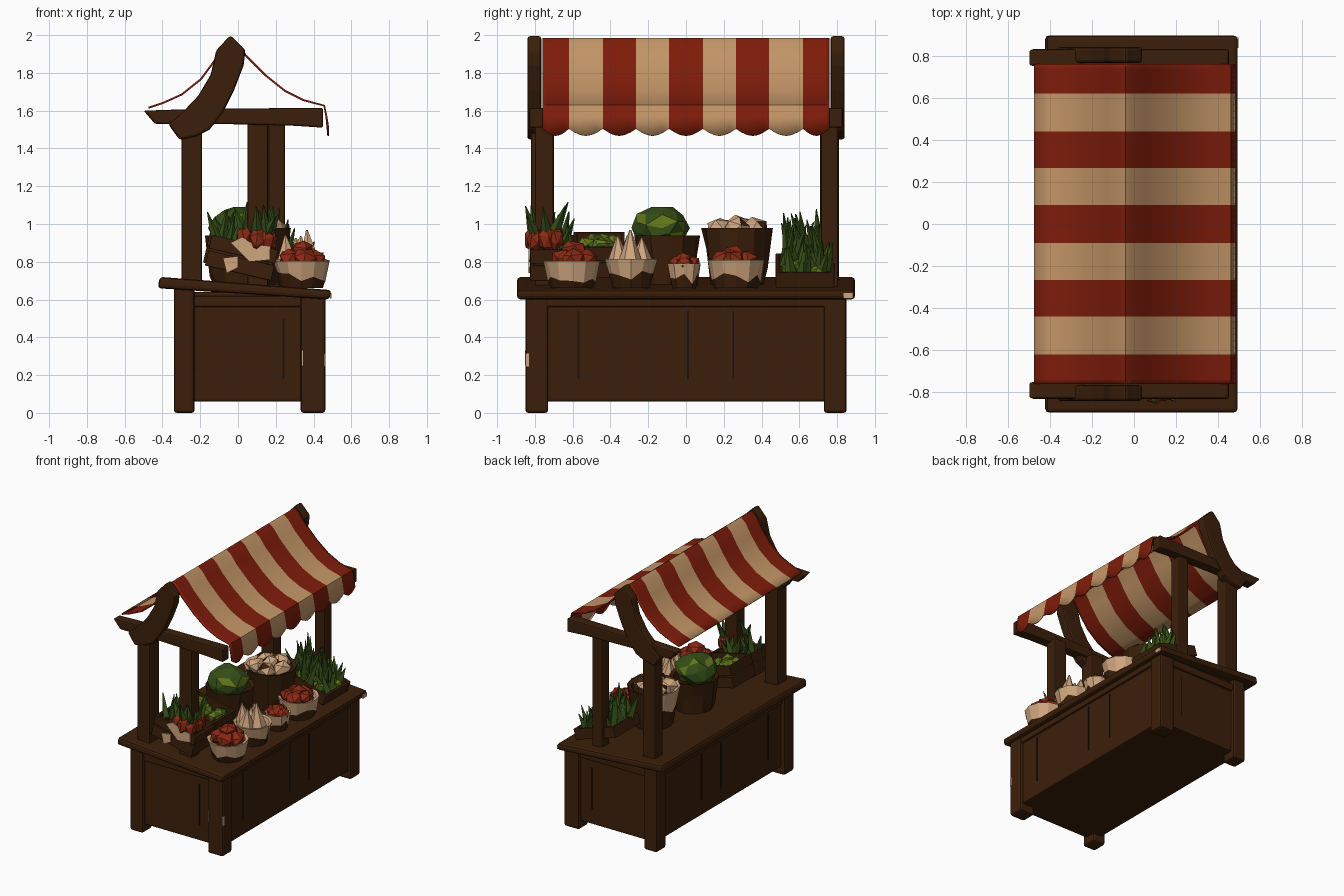
import bpy, bmesh, math, random
from mathutils import Matrix, Vector

random.seed(4)
cube = bpy.data.objects.get("Cube")
if cube:
    bpy.data.objects.remove(cube, do_unlink=True)


def material(name, rgb):
    m = bpy.data.materials.new(name)
    m.use_nodes = True
    m.diffuse_color = (*rgb, 1)
    bsdf = next(n for n in m.node_tree.nodes if n.type == 'BSDF_PRINCIPLED')
    bsdf.inputs["Base Color"].default_value = (*rgb, 1)
    bsdf.inputs["Roughness"].default_value = 0.9
    return m


WOOD = material("brown wood", (0.044, 0.0135, 0.003))
GROOVE = material("dark groove", (0.014, 0.005, 0.002))
CREAM = material("cream cloth", (0.56, 0.31, 0.14))
RED = material("red cloth", (0.215, 0.012, 0.003))
TOMATO = material("tomato red", (0.26, 0.023, 0.007))
PALE = material("pale sack", (0.62, 0.38, 0.21))
LEAF = material("dark green leaf", (0.035, 0.078, 0.008))
LIME = material("light green leaf", (0.12, 0.18, 0.01))


def finish(bm, name, mats, bevel=0, smooth=False):
    bmesh.ops.recalc_face_normals(bm, faces=bm.faces)
    me = bpy.data.meshes.new(name)
    bm.to_mesh(me)
    bm.free()
    for m in mats:
        me.materials.append(m)
    ob = bpy.data.objects.new(name, me)
    bpy.context.collection.objects.link(ob)
    if bevel:
        b = ob.modifiers.new("soft edges", 'BEVEL')
        b.width, b.segments = bevel, 2
    if smooth:
        bpy.ops.object.select_all(action='DESELECT')
        ob.select_set(True)
        bpy.context.view_layer.objects.active = ob
        bpy.ops.object.shade_smooth_by_angle(angle=math.radians(40))
    return ob


def boxes(name, parts, mat, frame=Matrix(), bevel=0.01):
    """Boxes given as (centre, size), joined into one part."""
    bm = bmesh.new()
    for c, s in parts:
        bmesh.ops.create_cube(bm, size=1, matrix=frame @ Matrix.Translation(c) @ Matrix.Diagonal((*s, 1)))
    return finish(bm, name, [mat], bevel)


def prism(name, outline, y0, y1, mat, bevel=0.01):
    """Side outline in x and z, pulled through from y0 to y1."""
    bm = bmesh.new()
    face = bm.faces.new([bm.verts.new((x, y0, z)) for x, z in outline])
    out = bmesh.ops.extrude_face_region(bm, geom=[face])
    bmesh.ops.translate(bm, vec=(0, y1 - y0, 0), verts=[g for g in out["geom"] if isinstance(g, bmesh.types.BMVert)])
    return finish(bm, name, [mat], bevel)


# Counter: body, corner legs, top rails, plank gaps, worn spots and sloping top
boxes("counter_body", [((0.065, 0, 0.35), (0.75, 1.64, 0.58))], WOOD)
boxes("corner_legs", [((x, s * 0.79, h / 2), (w, 0.12, h))
                      for x, w, h in ((-0.285, 0.11, 0.68), (0.397, 0.13, 0.63)) for s in (-1, 1)], WOOD, bevel=0.015)
boxes("counter_rails", [((x, 0, 0.59), (0.03, 1.5, 0.06)) for x in (-0.31, 0.44)]
      + [((0.06, s * 0.82, 0.59), (0.6, 0.03, 0.06)) for s in (-1, 1)], WOOD)
boxes("plank_gaps", [((x, y, 0.36), (0.008, 0.01, 0.36)) for x in (-0.31, 0.44) for y in (-0.57, 0.01, 0.25)]
      + [((0.24, s * 0.82, 0.34), (0.01, 0.008, 0.32)) for s in (-1, 1)], GROOVE, bevel=0)
boxes("worn_spots", [((0.461, -0.84, 0.28), (0.004, 0.02, 0.07)), ((0.34, -0.851, 0.29), (0.008, 0.004, 0.08)),
                     ((0.492, 0.86, 0.62), (0.008, 0.05, 0.03))], PALE, bevel=0)
prism("counter_top", [(-0.425, 0.66), (0.485, 0.6), (0.495, 0.65), (-0.415, 0.72)], -0.895, 0.895, WOOD, 0.018)

# Posts, cross beams and curved roof braces at both ends
boxes("posts", [((-0.245, -0.76, 1.1), (0.11, 0.12, 0.88)), ((-0.245, 0.76, 1.1), (0.11, 0.1, 0.88)),
                ((0.105, -0.75, 1.1), (0.11, 0.1, 0.88)), ((0.205, 0.76, 1.1), (0.09, 0.09, 0.88))], WOOD)
beam = [(-0.5, 1.6), (-0.44, 1.53), (-0.1, 1.53), (0.3, 1.52), (0.45, 1.51), (0.45, 1.615), (-0.2, 1.61)]
brace = [(-0.37, 1.53), (-0.3, 1.585), (-0.21, 1.68), (-0.145, 1.79), (-0.115, 1.92), (-0.04, 2.0),
         (0.04, 1.92), (0.03, 1.84), (-0.02, 1.71), (-0.08, 1.59), (-0.15, 1.5), (-0.22, 1.465), (-0.31, 1.445)]
for side, s in (("front", -1), ("back", 1)):
    prism(side + "_beam", beam, s * 0.75, s * 0.83, WOOD)
    prism(side + "_brace", brace, s * 0.765, s * 0.84, WOOD, 0.014)

# Awning: sagging striped cloth with a scalloped flap on one side
slope = [(-0.475, 1.62), (-0.4, 1.645), (-0.3, 1.69), (-0.2, 1.77), (-0.13, 1.865), (-0.08, 1.95), (-0.04, 1.985),
         (0.0, 1.955), (0.05, 1.89), (0.15, 1.79), (0.25, 1.71), (0.35, 1.66), (0.46, 1.63), (0.473, 1.57), (0.483, 1.505)]
edges = [-0.76, -0.62, -0.44, -0.265, -0.09, 0.09, 0.265, 0.44, 0.62, 0.76]
steps = 6
bm = bmesh.new()
columns = []
for i in range(9 * steps + 1):
    k, t = min(i // steps, 8), (i - min(i // steps, 8) * steps) / steps
    y = edges[k] + (edges[k + 1] - edges[k]) * t
    drop = 0.038 * math.sin(math.pi * t)
    columns.append([bm.verts.new((x, y, z - (drop if j == len(slope) - 1 else 0))) for j, (x, z) in enumerate(slope)])
for i, (a, b) in enumerate(zip(columns, columns[1:])):
    for j in range(len(slope) - 1):
        f = bm.faces.new((a[j], a[j + 1], b[j + 1], b[j]))
        f.material_index = (i // steps) % 2
awning = finish(bm, "awning", [RED, CREAM], smooth=True)
awning.modifiers.new("cloth thickness", 'SOLIDIFY').thickness = 0.01


def basket(name, x, y, z, r0, r1, h, cloth, n=12):
    """Round basket; ragged cloth covers the upper wall where the facing along x is below cloth."""
    bm = bmesh.new()
    rings = []
    for r, t in ((r0, 0), (r0 + (r1 - r0) * 0.45, 0.4), (r1, 1), (r1 * 0.85, 0.97), (r1 * 0.75, 0.75)):
        ring = []
        for i in range(n):
            a = math.tau * i / n
            up = random.uniform(-0.25, 0.25) if t == 0.4 else 0
            ring.append(bm.verts.new((x + r * math.cos(a), y + r * math.sin(a), z + h * (t + up))))
        rings.append(ring)
    for k in range(len(rings) - 1):
        for i in range(n):
            j = (i + 1) % n
            f = bm.faces.new((rings[k][i], rings[k][j], rings[k + 1][j], rings[k + 1][i]))
            f.material_index = int(k > 0 and math.cos(math.tau * (i + 0.5) / n) < cloth)
    bm.faces.new(rings[0])
    bm.faces.new(rings[-1])
    return finish(bm, name, [WOOD, PALE])


def lumps(name, spots, r, mats, share=0.0, squash=0.85, sub=1):
    """Faceted produce; a share of the faces takes the second colour."""
    bm = bmesh.new()
    for p in spots:
        turn = Matrix.Rotation(random.uniform(0, 6), 4, 'Z') @ Matrix.Rotation(random.random(), 4, 'X')
        bmesh.ops.create_icosphere(bm, subdivisions=sub, radius=r,
                                   matrix=Matrix.Translation(p) @ Matrix.Diagonal((1, 1, squash, 1)) @ turn)
    for v in bm.verts:
        v.co += Vector([random.uniform(-0.1, 0.1) * r for _ in range(3)])
    for f in bm.faces:
        f.material_index = int(random.random() < share)
    return finish(bm, name, mats)


def spikes(name, spots, r, length, mat, lean, sides=4):
    """Pointed leaves or bulbs rising from their spots."""
    bm = bmesh.new()
    for p in spots:
        tilt = Matrix.Rotation(random.uniform(-lean, lean), 4, 'X') @ Matrix.Rotation(random.uniform(-lean, lean), 4, 'Y')
        l = length * random.uniform(0.75, 1.1)
        bmesh.ops.create_cone(bm, cap_ends=True, segments=sides, radius1=r, radius2=r * 0.08, depth=l,
                              matrix=Matrix.Translation(p) @ tilt @ Matrix.Translation((0, 0, l / 2)))
    return finish(bm, name, [mat])


def heap(x, y, z, r, n, rise):
    """Ring of spots with one on top."""
    return [(x + r * math.cos(math.tau * i / n), y + r * math.sin(math.tau * i / n), z) for i in range(n)] + [(x, y, z + rise)]


def scatter(frame, x0, x1, sy, z, n):
    return [frame @ Vector((random.uniform(x0, x1), random.uniform(-sy, sy), z)) for _ in range(n)]


# Row of small cloth-lined baskets along the serving side
basket("tomato_basket", 0.335, -0.605, 0.66, 0.11, 0.15, 0.145, 2)
lumps("tomatoes", heap(0.335, -0.595, 0.815, 0.06, 5, 0.045), 0.072, [TOMATO])
basket("garlic_basket", 0.33, -0.29, 0.66, 0.1, 0.14, 0.155, 2)
spikes("garlic", heap(0.32, -0.295, 0.78, 0.06, 4, 0.0), 0.07, 0.18, PALE, 0.12, 6)
basket("small_basket", 0.35, -0.01, 0.66, 0.065, 0.092, 0.13, 2, 10)
lumps("small_tomatoes", heap(0.35, -0.01, 0.785, 0.04, 4, 0.025), 0.052, [TOMATO])
basket("wide_basket", 0.335, 0.265, 0.66, 0.115, 0.15, 0.15, 2)
lumps("peppers", heap(0.335, 0.255, 0.81, 0.065, 5, 0.02), 0.065, [TOMATO])

# Tall baskets behind them
basket("cabbage_basket", 0.0, -0.1, 0.68, 0.13, 0.175, 0.26, -2)
lumps("cabbage", [(0.0, -0.13, 0.98)], 0.148, [LEAF, LIME], 0.18, 0.8, 2)
basket("mushroom_basket", 0.09, 0.27, 0.68, 0.14, 0.19, 0.3, -0.4)
lumps("mushrooms", heap(0.09, 0.27, 0.975, 0.1, 5, 0.01), 0.072, [PALE, WOOD], 0.25)


def crate(name, x, y, z, sy, tilt, rows):
    """Open slatted crate leaning toward the serving side; returns its frame."""
    frame = Matrix.Translation((x, y, z)) @ Matrix.Rotation(math.radians(tilt), 4, 'Y')
    parts = [((0, 0, 0.01), (0.36, sy, 0.02)), ((0, 0, 0.05), (0.33, sy - 0.03, 0.02))]
    for k in range(rows):
        h = 0.045 + 0.085 * k
        parts += [((s * 0.17, 0, h), (0.02, sy, 0.075)) for s in (-1, 1)]
        parts += [((0, s * (sy / 2 - 0.01), h), (0.36, 0.02, 0.075)) for s in (-1, 1)]
    boxes(name, parts, WOOD, frame, 0.005)
    return frame


# Leaning crates with leafy produce
root = crate("root_crate", 0.0, -0.7, 0.74, 0.25, 13, 2)
bunch = [(0.03, -0.79, 0.93), (0.1, -0.81, 0.92), (0.15, -0.8, 0.91), (0.17, -0.74, 0.92), (0.16, -0.69, 0.93)]
lumps("roots", bunch, 0.047, [TOMATO], squash=1.5)
spikes("root_tops", [(x, y, z + 0.04) for x, y, z in bunch * 2], 0.03, 0.15, LEAF, 0.45)
spikes("root_leaves", scatter(root, -0.15, 0.12, 0.08, 0.13, 22), 0.032, 0.18, LEAF, 0.5)
prism("crate_cloth", [(-0.04, 0.9), (0.02, 0.93), (0.09, 0.89), (0.17, 0.88), (0.17, 0.81), (0.06, 0.8)],
      -0.834, -0.825, PALE, 0)
prism("crate_patch", [(-0.08, 0.82), (0.0, 0.83), (0.0, 0.77), (-0.06, 0.74)], -0.834, -0.825, PALE, 0)
lettuce = crate("lettuce_crate", -0.01, -0.46, 0.755, 0.27, 13, 2)
lumps("lettuces", scatter(lettuce, -0.11, 0.12, 0.08, 0.13, 12), 0.058, [LIME, LEAF], 0.12)
leek = crate("leek_crate", 0.23, 0.63, 0.715, 0.31, 17, 1)
spikes("leek_leaves", scatter(leek, -0.15, 0.02, 0.11, 0.06, 30), 0.034, 0.26, LEAF, 0.3)
spikes("leek_tips", scatter(leek, 0.02, 0.15, 0.12, 0.06, 16), 0.034, 0.17, LEAF, 0.35)
lumps("leek_bases", scatter(leek, -0.1, 0.14, 0.11, 0.07, 10), 0.045, [LIME, LEAF], 0.4)
